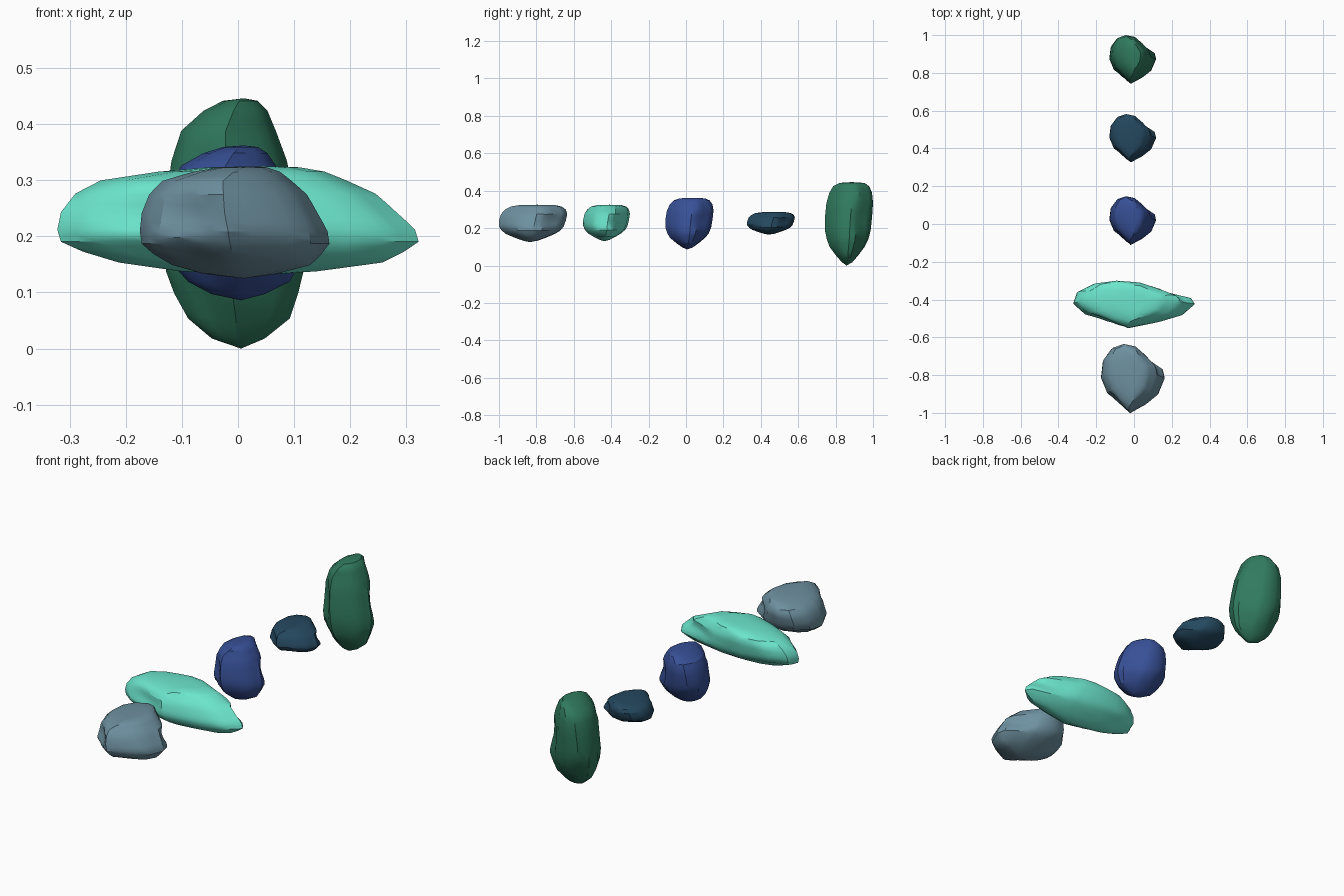
import bpy, bmesh, math
from mathutils import Vector

if "Cube" in bpy.data.objects:
    bpy.data.objects.remove(bpy.data.objects["Cube"])

# Plan outline of the boulder in a unit box
OUTLINE = [(.37, 1), (.60, .96), (.72, .87), (.97, .68), (1, .54), (.9, .28), (.71, .13),
           (.47, 0), (.28, .13), (.1, .30), (0, .54), (.03, .78), (.16, .94)]
# Height levels in the unit box: z, x min, x max, y min, y max
LEVELS = [(.04, .34, .72, .35, .57), (.12, .17, .90, .23, .69), (.22, .07, .96, .10, .82),
          (.31, .01, 1.0, .04, .90), (.42, 0, .99, 0, .95), (.58, .01, .94, 0, .98),
          (.75, .05, .88, .03, 1.0), (.87, .12, .80, .09, .98), (.95, .28, .74, .17, .92),
          (.99, .42, .67, .30, .82)]
# Dents: centre in the unit box, radius, depth
DENTS = [((.25, .18, .58), .22, .06), ((.90, .76, .55), .24, .06),
         ((.15, .80, .25), .20, .04), ((.22, .25, .20), .18, .03)]


def rock(name, low, high, color):
    bm = bmesh.new()
    rings = []
    for z, x0, x1, y0, y1 in LEVELS:
        rings.append([bm.verts.new((x0 + (x1 - x0) * u, y0 + (y1 - y0) * v, z))
                      for u, v in OUTLINE])
    n = len(OUTLINE)
    for a, b in zip(rings, rings[1:]):
        for i in range(n):
            j = (i + 1) % n
            bm.faces.new((a[i], a[j], b[j], b[i]))
    # pointed bottom and nearly flat crown
    for ring, tip in ((rings[0], (.55, .45, 0)), (rings[-1], (.57, .56, 1))):
        t = bm.verts.new(tip)
        for i in range(n):
            bm.faces.new((ring[i], ring[(i + 1) % n], t))
    bmesh.ops.recalc_face_normals(bm, faces=bm.faces[:])
    bmesh.ops.subdivide_edges(bm, edges=bm.edges[:], cuts=1, use_grid_fill=True)
    # chipped hollows
    for c, r, depth in DENTS:
        for v in bm.verts:
            d = (v.co - Vector(c)).length / r
            if d < 1:
                v.co += (Vector((.5, .5, .5)) - v.co).normalized() * depth * (1 - d * d)
    # stretch the unit boulder into its own bounds
    for v in bm.verts:
        v.co = Vector([l + (h - l) * c for l, h, c in zip(low, high, v.co)])
    me = bpy.data.meshes.new(name)
    bm.to_mesh(me)
    bm.free()
    ob = bpy.data.objects.new(name, me)
    bpy.context.collection.objects.link(ob)
    mat = bpy.data.materials.new(name + "_colour")
    mat.diffuse_color = (*color, 1)
    mat.use_nodes = True
    mat.node_tree.nodes["Principled BSDF"].inputs["Base Color"].default_value = mat.diffuse_color
    me.materials.append(mat)
    bpy.ops.object.select_all(action='DESELECT')
    ob.select_set(True)
    bpy.context.view_layer.objects.active = ob
    bpy.ops.object.shade_smooth_by_angle(angle=math.radians(32))


# Row of five boulders, front to back
rock("large_flat_rock", (-.175, -1.0, .125), (.163, -.635, .325), (.156, .283, .352))
rock("long_rock", (-.322, -.55, .13), (.322, -.30, .325), (.15, .79, .61))
rock("round_rock", (-.131, -.11, .086), (.117, .147, .362), (.038, .08, .305))
rock("small_flat_rock", (-.131, .327, .165), (.117, .582, .286), (.018, .065, .115))
rock("tall_rock", (-.131, .743, 0), (.117, 1.0, .446), (.03, .195, .114))
